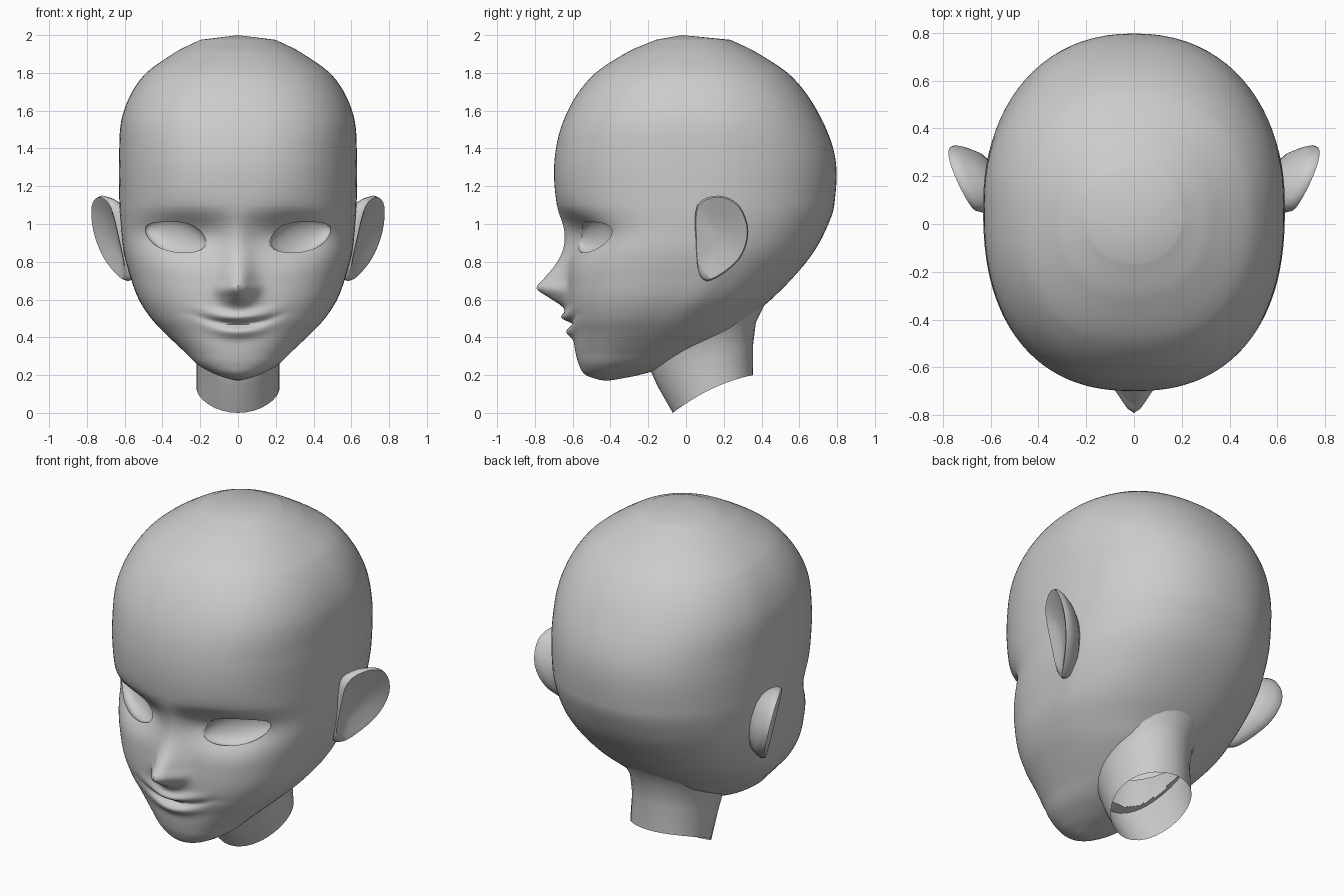
import bpy, bmesh, math
from mathutils import Matrix

cube = bpy.data.objects.get("Cube")
if cube:
    bpy.data.objects.remove(cube, do_unlink=True)

grey = bpy.data.materials.new("plain_grey")
grey.use_nodes = True
colour = (0.6, 0.6, 0.6, 1)
grey.diffuse_color = colour
grey.node_tree.nodes["Principled BSDF"].inputs["Base Color"].default_value = colour


def curve(rows, z):
    """Smooth interpolation through rows whose first entry is the key."""
    last = len(rows) - 1
    i = 0
    while i < last - 1 and z > rows[i + 1][0]:
        i += 1

    def slope(j, k):
        lo, hi = rows[max(j - 1, 0)], rows[min(j + 1, last)]
        return (hi[k] - lo[k]) / (hi[0] - lo[0])

    a, b = rows[i], rows[i + 1]
    span = b[0] - a[0]
    u = min(max((z - a[0]) / span, 0), 1)
    ease = u * u * (3 - 2 * u)
    return [a[k] + (b[k] - a[k]) * ease
            + span * (slope(i, k) * u * (1 - u) ** 2 - slope(i + 1, k) * u * u * (1 - u))
            for k in range(1, len(a))]


def bump(value, centre, width):
    return math.exp(-((value - centre) / width) ** 2)


def loft(name, rings, start=None, end=None):
    """Skin closed rings, closing the ends on points; no point leaves an end open."""
    bm = bmesh.new()
    loops = [[bm.verts.new(p) for p in ring] for ring in rings]
    count = len(loops[0])
    for a, b in zip(loops, loops[1:]):
        for i in range(count):
            j = (i + 1) % count
            bm.faces.new((a[i], a[j], b[j], b[i]))
    for ring, point in ((loops[0], start), (loops[-1], end)):
        if point:
            tip = bm.verts.new(point)
            for i in range(count):
                bm.faces.new((ring[i], ring[(i + 1) % count], tip))
    bmesh.ops.recalc_face_normals(bm, faces=bm.faces)
    return add_object(name, bm)


def add_object(name, bm):
    mesh = bpy.data.meshes.new(name)
    bm.to_mesh(mesh)
    bm.free()
    mesh.materials.append(grey)
    obj = bpy.data.objects.new(name, mesh)
    bpy.context.scene.collection.objects.link(obj)
    return obj


def activate(obj):
    bpy.ops.object.select_all(action="DESELECT")
    obj.select_set(True)
    bpy.context.view_layer.objects.active = obj


def smooth(obj, degrees):
    activate(obj)
    bpy.ops.object.shade_smooth_by_angle(angle=math.radians(degrees))


# Head sections: height, front, back, widest depth, half width, front squareness
SECTIONS = [
    (.175, -.46, -.38, -.42, .03, 2), (.2, -.53, -.25, -.42, .11, 2),
    (.25, -.565, -.08, -.37, .205, 2.15), (.32, -.585, .08, -.3, .28, 2.25),
    (.42, -.6, .24, -.2, .385, 2.4), (.5, -.615, .33, -.14, .46, 2.5),
    (.6, -.625, .45, -.06, .525, 2.6), (.72, -.625, .57, 0, .57, 2.6),
    (.85, -.625, .675, .04, .605, 2.55), (.98, -.645, .745, .06, .62, 2.4),
    (1.1, -.685, .785, .06, .628, 2.32), (1.35, -.695, .79, .06, .63, 2.36),
    (1.58, -.635, .705, .06, .61, 2.4), (1.78, -.5, .56, .05, .505, 2.3),
    (1.91, -.31, .37, .03, .33, 2.2), (1.975, -.16, .235, .03, .2, 2)]
# Nose: height, projection
NOSE = [(.53, 0), (.57, .04), (.61, .1), (.66, .165), (.71, .128),
        (.78, .072), (.86, .035), (.98, .015), (1.08, 0)]


def face_relief(x, z):
    """How far the face stands forward of the plain section."""
    side = abs(x)
    nose = curve(NOSE, z)[0] * bump(x, 0, .078)
    wings = .015 * bump(side, .085, .035) * bump(z, .65, .035)
    socket = -.095 * bump(side, .3, .22) * bump(z, .94, .105)
    mouth = .47 + .9 * min(side, .25) ** 2
    lips = (.045 * bump(z, mouth + .038, .03) + .032 * bump(z, mouth - .042, .03)) * bump(x, 0, .135)
    slit = -.022 * bump(z, mouth, .017) * bump(x, 0, .17)
    return nose + wings + socket + lips + slit


def head_ring(z, segments=128):
    front, back, mid, width, square = curve(SECTIONS, z)
    ring = []
    for i in range(segments):
        s = math.tau * i / segments
        t = s - .6 * math.sin(s)            # finer columns on the face
        c, sn = math.cos(t), math.sin(t)
        power = 2 / square if c > 0 else 2 / (square + (2.2 - square) * min(1, -3 * c))
        x = width * math.copysign(abs(sn) ** power, sn)
        if c > 0:
            y = mid + (front - mid) * c ** power - face_relief(x, z) * min(1, 2 * c)
        else:
            y = mid + (back - mid) * (-c) ** power
        ring.append((x, y, z))
    return ring


STEPS = 10
heights = [a[0] + (b[0] - a[0]) * k / STEPS
           for a, b in zip(SECTIONS, SECTIONS[1:]) for k in range(STEPS)] + [SECTIONS[-1][0]]
head = loft("head", [head_ring(z) for z in heights], (0, -.42, .17), (0, -.02, 2))

# Almond eye hollows
bm = bmesh.new()
for side in (1, -1):
    ball = bmesh.ops.create_uvsphere(bm, u_segments=32, v_segments=20, radius=1)["verts"]
    for v in ball:
        v.co.z *= 1 - .18 * v.co.x ** 2
    place = (Matrix.Translation((side * .33, -.484, .936))
             @ Matrix.Rotation(side * math.radians(31), 4, "Z")
             @ Matrix.Rotation(-side * math.radians(12), 4, "Y")
             @ Matrix.Diagonal((.19, .06, .095, 1)))
    bmesh.ops.transform(bm, matrix=place, verts=ball)
cutter = add_object("eye_cutter", bm)
cutter.hide_render = True
hollow = head.modifiers.new("eye_hollows", "BOOLEAN")
hollow.operation = "DIFFERENCE"
hollow.solver = "EXACT"
hollow.object = cutter
activate(head)
bpy.ops.object.modifier_apply(modifier=hollow.name)
bpy.data.objects.remove(cutter, do_unlink=True)

# Open the underside of the skull into the neck
bm = bmesh.new()
bm.from_mesh(head.data)
opening = []
for face in bm.faces:
    c = face.calc_center_median()
    if c.z < .55 and face.normal.z < 0 and (c.x / .2) ** 2 + ((c.y - .09) / .22) ** 2 < 1:
        opening.append(face)
bmesh.ops.delete(bm, geom=opening, context="FACES")
bm.to_mesh(head.data)
bm.free()
smooth(head, 55)

# Neck, flared into the skull: front depth and height, back depth and height, half width
NECK = [(-.24, .46, .47, .65, .35), (-.22, .36, .415, .57, .28), (-.2, .25, .37, .48, .235),
        (-.15, .14, .355, .36, .22), (-.07, 0, .355, .2, .22)]


def neck_ring(fy, fz, by, bz, width, segments=32):
    ring = []
    for i in range(segments):
        t = math.tau * i / segments
        u = (1 - math.cos(t)) / 2
        ring.append((width * math.sin(t), fy + (by - fy) * u,
                     fz + (bz - fz) * u + .03 * math.sin(t) ** 2))
    return ring


neck = loft("neck", [neck_ring(*row) for row in NECK])
smooth(neck, 50)

# Ear outline (depth, height), swept through rim and bowl rings
OUTLINE = [(.06, 1.1), (.17, 1.15), (.28, 1.1), (.33, .96),
           (.28, .81), (.13, .7), (.065, .75), (.05, .92)]


def ear_outline(sub=4):
    closed = [(k, *OUTLINE[k % len(OUTLINE)]) for k in range(-2, len(OUTLINE) + 3)]
    return [curve(closed, k / sub) for k in range(len(OUTLINE) * sub)]


def ear_ring(scale, sink, cy=.18, cz=.93):
    ring = []
    for y, z in ear_outline():
        y, z = cy + (y - cy) * scale, cz + (z - cz) * scale
        ring.append((.634 + .47 * (y - .05) + .24 * (z - .95) - sink, y, z))
    return ring


root = [(.5, .1 + (y - .18) * .5, .92 + (z - .93) * .6) for y, z in ear_outline()]
ear = loft("ears", [root, ear_ring(.8, .1), ear_ring(.95, .055), ear_ring(1, .02),
                    ear_ring(.96, 0), ear_ring(.82, .006), ear_ring(.5, .03)],
           (.5, .1, .92), (.652, .18, .93))
mirror = ear.modifiers.new("mirror", "MIRROR")
mirror.use_axis[0] = True
smooth(ear, 60)
